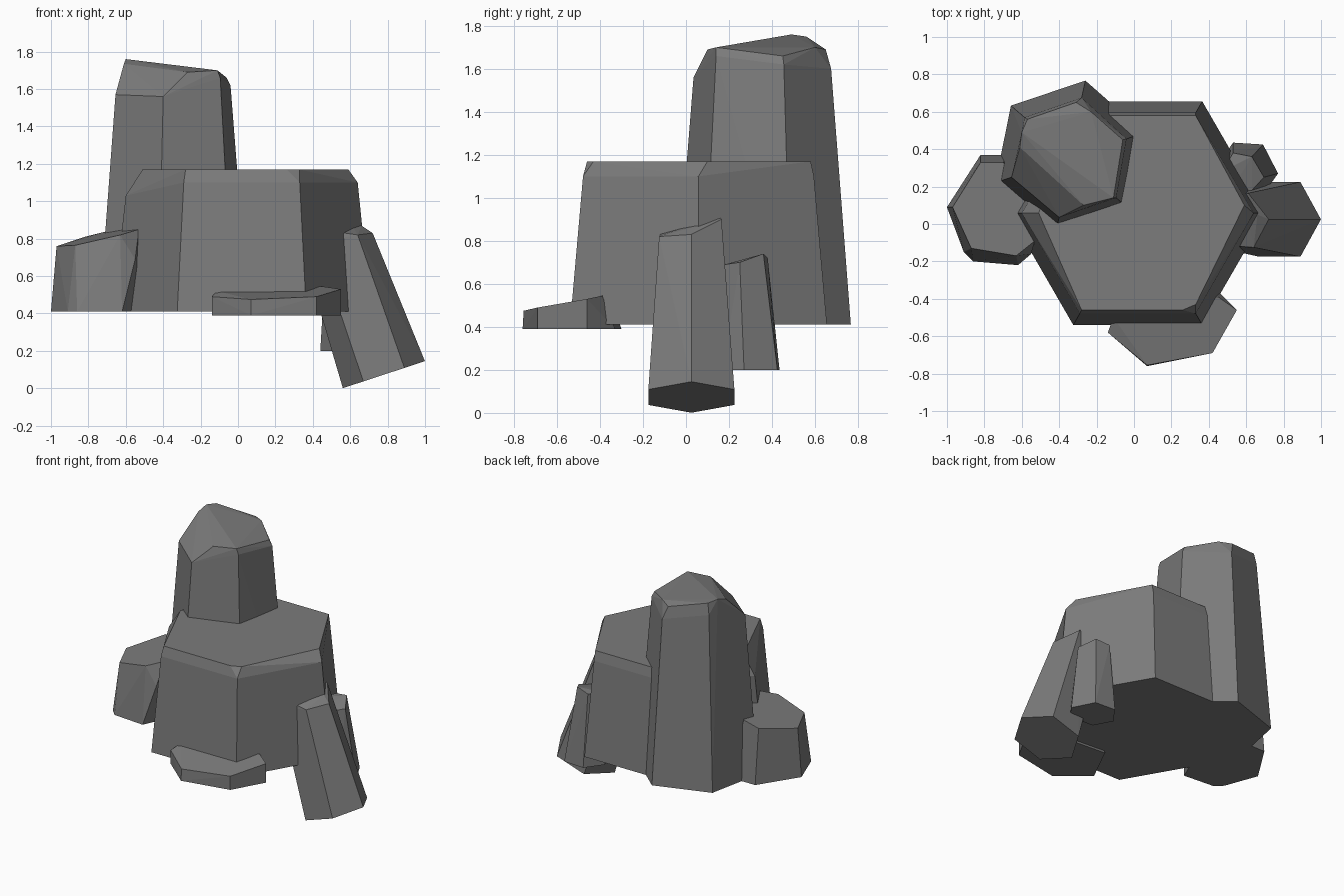
import bpy, bmesh, math
from mathutils import Vector

stone = bpy.data.materials.new("grey stone")
stone.diffuse_color = (0.2, 0.2, 0.2, 1)


def ring(cx, cy, z, r, start=0, lean=0):
    """Six points of a hexagon, optionally tilted about y."""
    pts = []
    for k in range(6):
        a = math.radians(start + 60 * k)
        u, v = r * math.cos(a), r * math.sin(a)
        pts.append((cx + u * math.cos(lean), cy + v, z + u * math.sin(lean)))
    return pts


def flat(z, *xy):
    return [(x, y, z) for x, y in xy]


def rock(name, pts):
    """Closed flat-faced stone: the convex hull of its corner points."""
    bm = bmesh.new()
    for p in pts:
        bm.verts.new(Vector(p))
    res = bmesh.ops.convex_hull(bm, input=bm.verts[:])
    junk = {g for g in res["geom_interior"] + res["geom_unused"]
            if isinstance(g, bmesh.types.BMVert)}
    bmesh.ops.delete(bm, geom=list(junk), context='VERTS')
    bmesh.ops.dissolve_limit(bm, angle_limit=math.radians(2),
                             verts=bm.verts[:], edges=bm.edges[:])
    bmesh.ops.recalc_face_normals(bm, faces=bm.faces[:])
    me = bpy.data.meshes.new(name)
    bm.to_mesh(me)
    bm.free()
    me.materials.append(stone)
    ob = bpy.data.objects.new(name, me)
    bpy.context.collection.objects.link(ob)
    return ob


# Wide central block with worn top edges
shoulder = ring(0.02, 0.058, 1.10, 0.62)
shoulder[3] = (-0.60, 0.058, 1.03)
rock("central_block", ring(0.02, 0.058, 0.41, 0.69) + shoulder + flat(
    1.17, (-0.51, 0.06), (-0.28, -0.46), (0.26, -0.46), (0.33, -0.43),
    (0.59, 0.10), (0.33, 0.58), (-0.29, 0.58)))

# Tall rear column with a sloping broken top
rock("tall_column", ring(-0.343, 0.355, 0.41, 0.42, 18.6) + [
    (-0.04, 0.455, 1.62), (-0.28, 0.675, 1.60), (-0.585, 0.57, 1.67),
    (-0.655, 0.25, 1.57), (-0.40, 0.035, 1.56), (-0.095, 0.14, 1.66),
    (-0.06, 0.45, 1.66), (-0.31, 0.65, 1.69), (-0.23, 0.60, 1.70),
    (-0.57, 0.56, 1.75), (-0.60, 0.49, 1.76), (-0.61, 0.41, 1.735),
    (-0.27, 0.10, 1.69), (-0.11, 0.14, 1.70)])

# Low block on the left
rock("left_block", flat(
    0.41, (-1.0, 0.09), (-0.91, -0.15), (-0.86, -0.20), (-0.62, -0.22),
    (-0.50, 0.05), (-0.60, 0.37), (-0.82, 0.37)) + [
    (-0.97, 0.09, 0.76), (-0.87, -0.13, 0.765), (-0.63, -0.17, 0.82),
    (-0.55, -0.16, 0.69), (-0.53, -0.09, 0.85), (-0.53, 0.1, 0.86),
    (-0.70, 0.33, 0.84), (-0.82, 0.33, 0.81)])

# Thin slab at the front
rock("front_slab", flat(
    0.39, (-0.14, -0.58), (0.07, -0.76), (0.42, -0.69), (0.55, -0.46),
    (0.42, -0.33), (0.0, -0.30)) + [
    (-0.14, -0.58, 0.49), (0.07, -0.755, 0.475), (0.42, -0.69, 0.49),
    (0.55, -0.46, 0.53), (0.45, -0.39, 0.545), (0.0, -0.35, 0.54),
    (-0.11, -0.50, 0.52)])

# Leaning hexagonal column on the right
rock("leaning_column", ring(0.78, 0.025, 0.073, 0.231, 0, math.radians(18.2)) + [
    (0.72, 0.025, 0.83), (0.64, -0.125, 0.82), (0.57, -0.12, 0.83),
    (0.66, 0.05, 0.87), (0.61, 0.165, 0.90), (0.58, 0.15, 0.92),
    (0.42, -0.12, 0.78), (0.42, 0.16, 0.80), (0.34, 0.025, 0.75)])

# Small column behind the leaning one
rock("small_column", flat(
    0.20, (0.77, 0.27), (0.69, 0.425), (0.53, 0.435), (0.44, 0.31),
    (0.51, 0.18), (0.70, 0.17)) + [
    (0.695, 0.25, 0.70), (0.63, 0.36, 0.74), (0.53, 0.38, 0.72),
    (0.47, 0.28, 0.71), (0.52, 0.18, 0.69), (0.63, 0.18, 0.69)])
